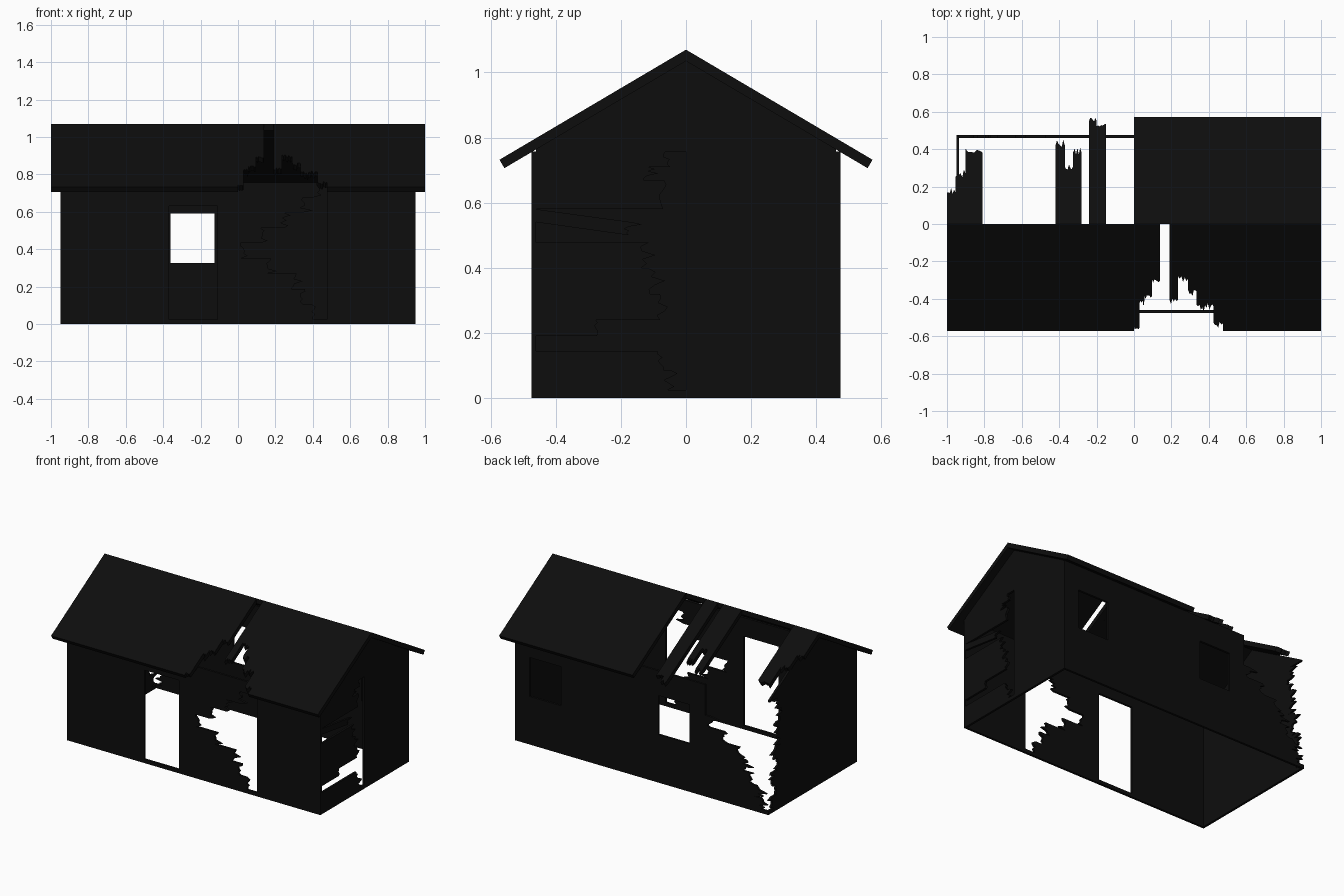
import bpy, bmesh, random
from mathutils import Vector

if "Cube" in bpy.data.objects:
    bpy.data.objects.remove(bpy.data.objects["Cube"])

random.seed(7)
T = 0.015            # wall thickness
X, Y = 0.95, 0.475   # wall half sizes
TOP, BASE = 0.757, 0.025
RIDGE, SLOPE = 1.07, 0.59

mat = bpy.data.materials.new("charred_wood")
mat.diffuse_color = (0.004, 0.004, 0.004, 1)
mat.use_nodes = True
mat.node_tree.nodes["Principled BSDF"].inputs["Base Color"].default_value = mat.diffuse_color


# Maps from a flat drawing (u, v) plus thickness t (0 outside, 1 inside) to space
def front(u, v, t): return Vector((u, -Y + T * t, v))
def back(u, v, t): return Vector((u, Y - T * t, v))
def right(u, v, t): return Vector((X - T * t, u, v))
def left(u, v, t): return Vector((-X + T * t, u, v))


def roof(side):
    def f(u, v, t):
        p = Vector((u, side * v, RIDGE - SLOPE * v))
        if t:
            p += Vector((0, 0, -0.035)) if v == 0 else Vector((0, -side * 0.0153, -0.0258))
        return p
    return f


def build(name, f, shapes):
    bm = bmesh.new()
    for pts in shapes:
        a = [bm.verts.new(f(u, v, 0)) for u, v in pts]
        b = [bm.verts.new(f(u, v, 1)) for u, v in pts]
        bm.faces.new(a)
        bm.faces.new(b[::-1])
        for i in range(len(a)):
            j = (i + 1) % len(a)
            bm.faces.new((a[j], a[i], b[i], b[j]))
    bmesh.ops.recalc_face_normals(bm, faces=bm.faces)
    me = bpy.data.meshes.new(name)
    bm.to_mesh(me)
    bm.free()
    ob = bpy.data.objects.new(name, me)
    bpy.context.collection.objects.link(ob)
    me.materials.append(mat)
    return ob


def rect(u0, u1, v0, v1):
    return [(u0, v0), (u1, v0), (u1, v1), (u0, v1)]


# Plank running along u from u0, splintered at u1; tilt drops the broken end
def plank(u0, u1, v0, v1, tilt=0.0, rough=0.05):
    d = 1 if u1 > u0 else -1
    n = 6
    end = []
    for i in range(n + 1):
        k = i / n
        r = random.uniform(-rough, 0.4 * rough) if i % 2 else random.uniform(-rough, -0.3 * rough)
        end.append((u1 + d * r, v0 + (v1 - v0) * k - tilt))
    return [(u0, v0)] + end + [(u0, v1)]


def swap(pts):
    return [(v, u) for u, v in pts]


def cut_windows(wall, boxes):
    for i, (u0, u1, v0, v1) in enumerate(boxes):
        def deep(u, v, t): return Vector((u, Y - 0.1 + 0.2 * t, v))
        c = build(f"window_cutter_{i}", deep, [rect(u0, u1, v0, v1)])
        c.hide_render = True
        c.hide_viewport = True
        c.display_type = 'WIRE'
        m = wall.modifiers.new("window", 'BOOLEAN')
        m.object = c
        m.operation = 'DIFFERENCE'
        m.solver = 'EXACT'


# Sills around the base
build("front_sill", front, [rect(-X, X, 0, BASE)])
build("back_sill", back, [rect(-X, X, 0, BASE)])
build("right_sill", right, [rect(-Y + T, Y - T, 0, BASE)])
build("left_sill", left, [rect(-Y + T, Y - T, 0, BASE)])

# Front wall with doorway, and its broken panel
build("front_wall", front, [
    [(-X, BASE), (-0.37, BASE), (-0.37, 0.63), (-0.11, 0.63), (-0.11, BASE),
     (0, BASE), (0, TOP), (-X, TOP)],
    rect(0.475, X, BASE, TOP)])
ends = [0.44, 0.38, 0.33, 0.2, 0.06, 0.16, 0.27, 0.38, 0.45]
h = (TOP - BASE) / len(ends)
build("front_broken_planks", front,
      [plank(0, e, BASE + i * h, BASE + (i + 1) * h) for i, e in enumerate(ends)])

# Back wall with two windows, and its broken corner
wall = build("back_wall", back, [rect(-0.475, X, BASE, TOP)])
cut_windows(wall, [(-0.36, -0.125, 0.325, 0.59), (0.605, 0.84, 0.325, 0.59)])
ends = [-0.93, -0.91, -0.87, -0.82, -0.76, -0.66, -0.56]
h = 0.075
build("back_broken_planks", back,
      [plank(-0.475, e, BASE + i * h, BASE + (i + 1) * h, 0, 0.07) for i, e in enumerate(ends)])

# Side gable walls
def gable(y): return RIDGE - SLOPE * abs(y) - 0.033
G = Y - T
peak = [(-G, TOP), (0, TOP), (G, TOP), (G, gable(G)), (0, gable(0)), (-G, gable(G))]
build("right_wall", right, [[(0, BASE), (G, BASE), (G, gable(G)), (0, gable(0)),
                             (-G, gable(G)), (-G, TOP), (0, TOP)]])
build("left_wall", left, [[(0, BASE), (-G, BASE), (-G, gable(G)), (0, gable(0)),
                           (G, gable(G)), (G, TOP), (0, TOP)]])

# Broken planks of the right wall, front half
rows = [(-0.03, BASE, 0.085, 0), (-0.05, 0.085, 0.145, 0), (-0.24, 0.19, 0.24, 0),
        (-0.05, 0.24, 0.32, 0), (-0.08, 0.32, 0.4, 0), (-0.1, 0.4, 0.478, 0),
        (-0.15, 0.54, 0.58, 0.04), (-0.05, 0.58, 0.67, 0), (-0.1, 0.67, 0.71, 0),
        (-0.03, 0.71, TOP, 0)]
build("right_broken_planks", right, [plank(-G, e, a, b, t, 0.04) for e, a, b, t in rows])

# Broken planks of the left wall, rear half
ends = [0.45, 0.43, 0.45, 0.4, 0.43, 0.39, 0.41, 0.37, 0.4]
h = (TOP - BASE) / len(ends)
build("left_broken_planks", left,
      [plank(0, e, BASE + i * h, BASE + (i + 1) * h) for i, e in enumerate(ends)])

# Roof slopes
E = 0.573
build("front_roof", roof(-1), [rect(-1, 0.0, 0, E), rect(0.475, 1, 0, E)])
build("back_roof", roof(1), [rect(0, 1, 0, E)])

# Splintered roof boards: x start, x end, reach from the ridge
front_boards = [(0, 0.03, 0.57), (0.03, 0.055, 0.44), (0.055, 0.095, 0.40), (0.095, 0.14, 0.32),
                (0.19, 0.235, 0.42), (0.235, 0.29, 0.30), (0.29, 0.335, 0.38),
                (0.335, 0.38, 0.46), (0.38, 0.425, 0.45), (0.425, 0.475, 0.55)]
back_boards = [(-1, -0.955, 0.19), (-0.955, -0.9, 0.28), (-0.9, -0.81, 0.41),
               (-0.42, -0.37, 0.44), (-0.37, -0.325, 0.32), (-0.325, -0.28, 0.40),
               (-0.24, -0.2, 0.575), (-0.2, -0.15, 0.55)]
for name, side, boards in (("front", -1, front_boards), ("back", 1, back_boards)):
    build(name + "_roof_boards", roof(side),
          [swap(plank(0, e, a, b, 0, 0.03)) for a, b, e in boards])
